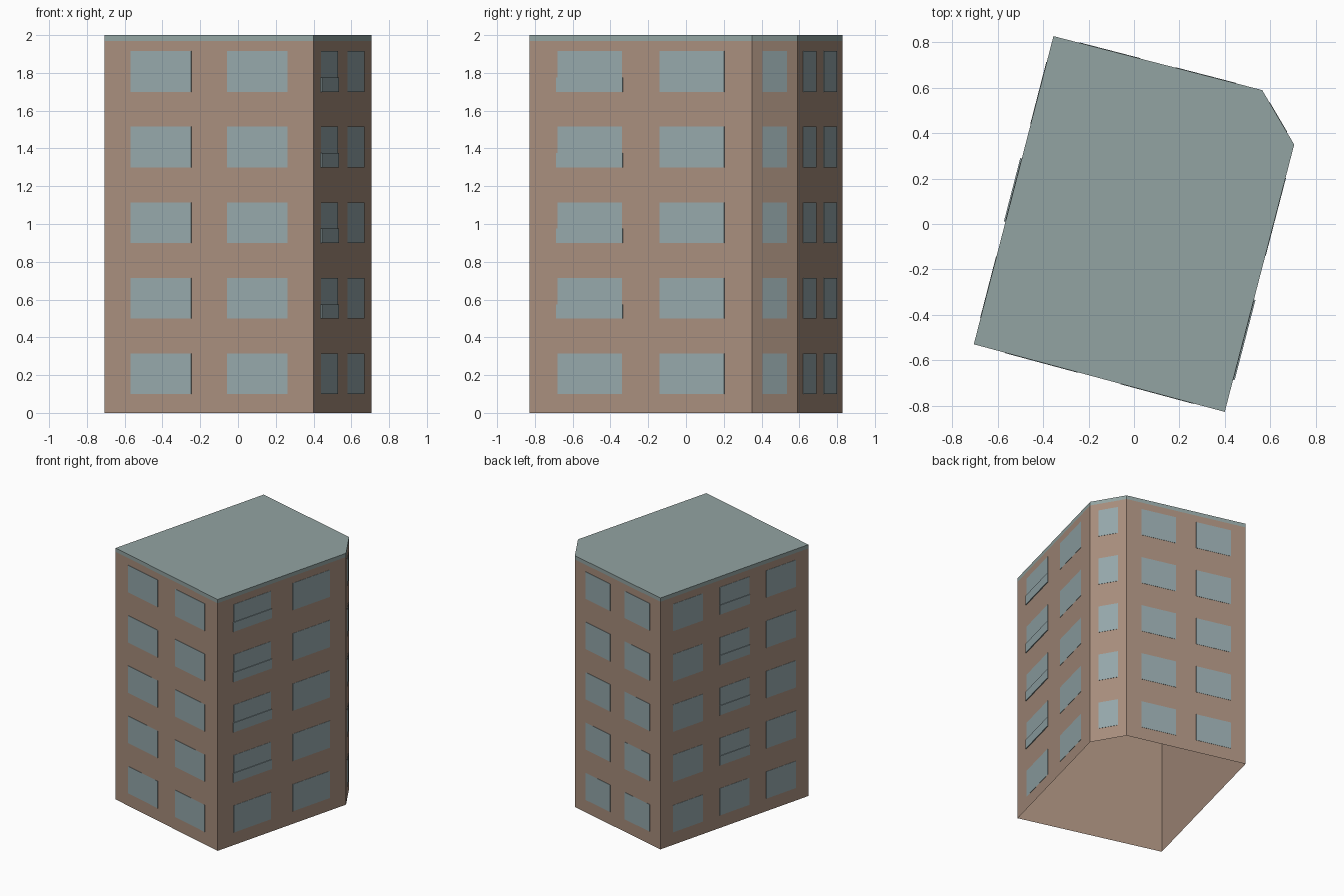
import bpy
import bmesh
from mathutils import Vector

cube = bpy.data.objects.get("Cube")
if cube:
    bpy.data.objects.remove(cube, do_unlink=True)


def make_material(name, color):
    mat = bpy.data.materials.new(name)
    mat.use_nodes = True
    mat.diffuse_color = (*color, 1)
    mat.node_tree.nodes["Principled BSDF"].inputs["Base Color"].default_value = (*color, 1)
    return mat


BRICK = make_material("brown plaster", (0.39, 0.27, 0.205))
GLASS = make_material("blue grey glass", (0.30, 0.39, 0.405))
ROOF = make_material("grey green roof", (0.29, 0.37, 0.36))

# Footprint corners, counter-clockwise from the front left
CORNERS = [Vector(p) for p in ((-0.706, -0.53), (0.40, -0.828), (0.706, 0.35),
                               (0.565, 0.59), (-0.355, 0.828))]
HEIGHT = 2.0
BAND = 1.97
FLOORS = 5
FLOOR_STEP = 0.4
SILL = 0.1
WINDOW_HEIGHT = 0.215


def finish(name, bm, mat):
    mesh = bpy.data.meshes.new(name)
    bm.to_mesh(mesh)
    bm.free()
    mesh.materials.append(mat)
    obj = bpy.data.objects.new(name, mesh)
    bpy.context.collection.objects.link(obj)
    return obj


def prism(name, low, high, mat, capped):
    bm = bmesh.new()
    bottom = [bm.verts.new((p.x, p.y, low)) for p in CORNERS]
    top = [bm.verts.new((p.x, p.y, high)) for p in CORNERS]
    for i in range(len(CORNERS)):
        j = (i + 1) % len(CORNERS)
        bm.faces.new((bottom[i], bottom[j], top[j], top[i]))
    if capped:
        bm.faces.new(top)
        bm.faces.new(bottom[::-1])
    return finish(name, bm, mat)


def add_plate(bm, side, start, end, low, high, depth):
    """Thin box lying on one wall; start and end are fractions of its length."""
    a, b = CORNERS[side], CORNERS[(side + 1) % len(CORNERS)]
    along = b - a
    out = Vector((along.y, -along.x)).normalized() * depth
    rings = []
    for shift in (Vector((0, 0)), out):
        p, q = a + along * start + shift, a + along * end + shift
        rings.append([bm.verts.new((v.x, v.y, z))
                      for v, z in ((p, low), (q, low), (q, high), (p, high))])
    back, front = rings
    bm.faces.new(front)
    for i in range(4):
        j = (i + 1) % 4
        bm.faces.new((back[i], back[j], front[j], front[i]))


# Open-bottomed wall shell and roof slab
prism("walls", 0, BAND, BRICK, False)
prism("roof", BAND, HEIGHT, ROOF, True)

# Window columns per wall: centres and width as fractions of the wall
PAIR = ((0.27, 0.73), 0.29)
WALLS = {"front": PAIR, "right_side": PAIR, "corner": ((0.5,), 0.54),
         "back": PAIR, "left_side": ((0.185, 0.5, 0.815), 0.2)}
for side, (label, (centres, width)) in enumerate(WALLS.items()):
    bm = bmesh.new()
    for floor in range(FLOORS):
        low = SILL + floor * FLOOR_STEP
        for c in centres:
            add_plate(bm, side, c - width / 2, c + width / 2,
                      low, low + WINDOW_HEIGHT, 0.002)
    finish(label + "_windows", bm, GLASS)

# Low glass railings across one window column on each long side, upper floors
for label, side, centre, width in (("right_railings", 1, 0.27, 0.3),
                                   ("left_railings", 4, 0.5, 0.205)):
    bm = bmesh.new()
    for floor in range(1, FLOORS):
        low = SILL + floor * FLOOR_STEP
        add_plate(bm, side, centre - width / 2, centre + width / 2,
                  low, low + 0.075, 0.007)
    finish(label, bm, GLASS)
